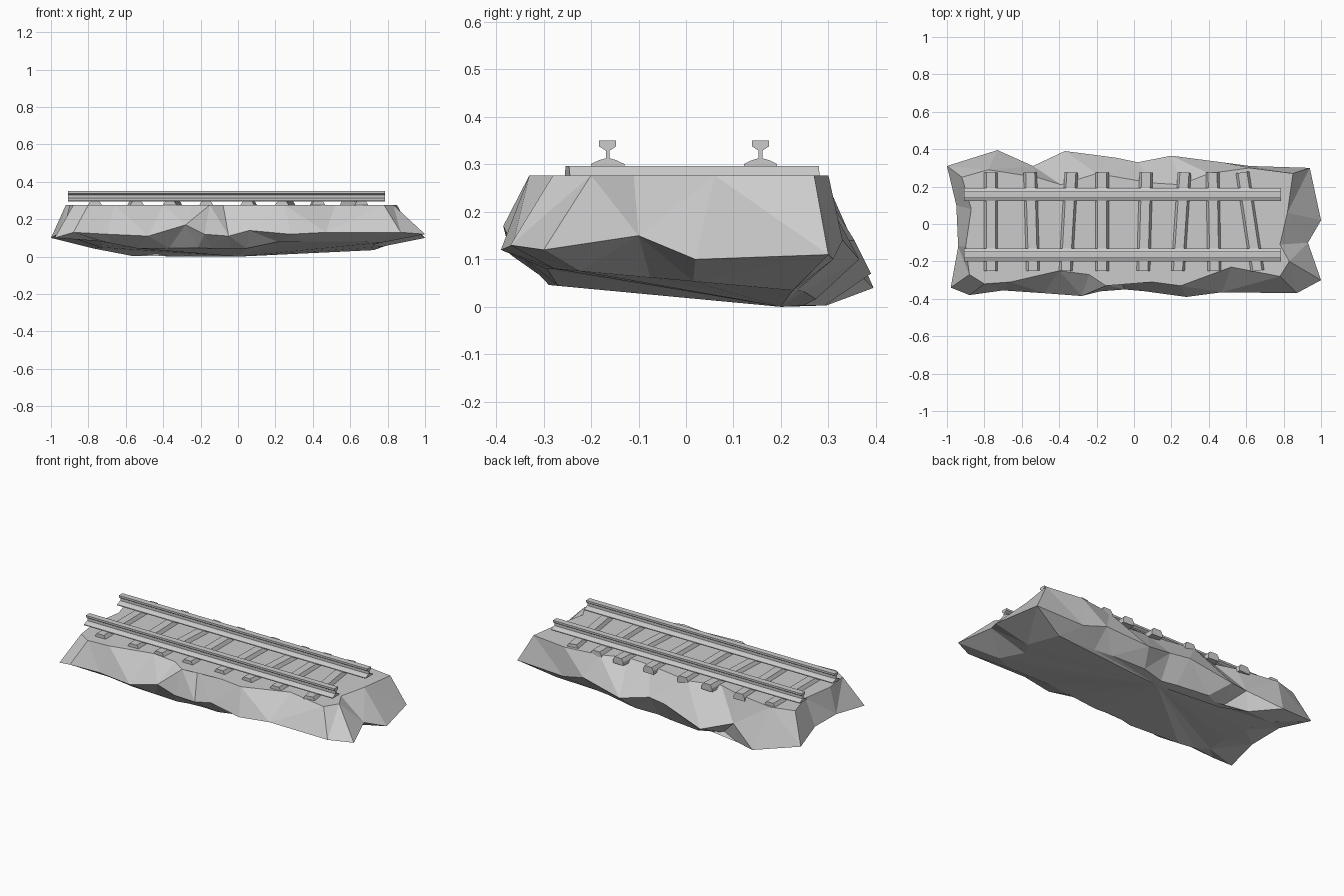
import bpy, bmesh
from mathutils import Vector

default_cube = bpy.data.objects.get("Cube")
if default_cube:
    bpy.data.objects.remove(default_cube, do_unlink=True)

# One plain grey for every part
grey = bpy.data.materials.new("plain_grey")
grey.use_nodes = True
colour = (0.6, 0.6, 0.6, 1.0)
grey.diffuse_color = colour
grey.node_tree.nodes["Principled BSDF"].inputs["Base Color"].default_value = colour


def finish(name, bm):
    """Turn a bmesh into a flat shaded grey object."""
    bmesh.ops.recalc_face_normals(bm, faces=bm.faces)
    mesh = bpy.data.meshes.new(name)
    bm.to_mesh(mesh)
    bm.free()
    mesh.materials.append(grey)
    part = bpy.data.objects.new(name, mesh)
    bpy.context.collection.objects.link(part)
    return part


def bridge(bm, ring_a, ring_b):
    """Join two closed rings of equal length with faces."""
    count = len(ring_a)
    for i in range(count):
        j = (i + 1) % count
        bm.faces.new((ring_a[i], ring_a[j], ring_b[j], ring_b[i]))


def extrude_profile(name, profile, start, end):
    """Sweep a (sideways, height) profile between two ground points."""
    bm = bmesh.new()
    a, b = Vector((*start, 0)), Vector((*end, 0))
    side = (b - a).normalized().cross(Vector((0, 0, 1)))
    rings = []
    for point in (a, b):
        ring = [bm.verts.new(point + side * s + Vector((0, 0, h))) for s, h in profile]
        bm.faces.new(ring)
        rings.append(ring)
    bridge(bm, *rings)
    return finish(name, bm)


def mirrored(half_profile):
    """Complete a symmetrical profile from its right half."""
    return half_profile + [(-s, h) for s, h in reversed(half_profile)]


# Rock bed: each column is its top rim x, y and its widest point x, y, z
TOP = 0.277
columns = [
    (-.88, -.27, -.98, -.34, .10),
    (-.80, -.32, -.88, -.38, .13),
    (-.66, -.31, -.70, -.355, .12),
    (-.40, -.25, -.48, -.37, .11),
    (-.24, -.27, -.28, -.385, .17),
    (-.15, -.33, -.18, -.36, .12),
    (-.08, -.28, -.05, -.35, .11),
    (.10, -.31, .06, -.36, .14),
    (.25, -.33, .28, -.39, .12),
    (.52, -.23, .47, -.365, .13),
    (.78, -.28, .87, -.37, .13),
    (.83, -.20, 1, -.30, .12),
    (.78, -.11, .93, -.10, .15),
    (.82, .06, 1, .02, .10),
    (.85, .27, .94, .30, .11),
    (.62, .30, .62, .31, .10),
    (.40, .27, .47, .33, .14),
    (.25, .21, .20, .365, .10),
    (.09, .22, .02, .33, .14),
    (-.20, .27, -.10, .355, .14),
    (-.39, .21, -.37, .39, .07),
    (-.52, .25, -.54, .31, .12),
    (-.78, .29, -.73, .395, .04),
    (-.92, .25, -1, .31, .10),
    (-.87, .08, -.95, .10, .13),
    (-.90, -.12, -.94, -.12, .12),
]


def underside(x, y):
    """Height of the sloping bottom, lifted towards both ends."""
    right_lift = min(0.035, 0.2 * max(0, x - 0.05))
    left_lift = 0.2 * max(0, -x - 0.55)
    return max(0.003, 0.02 - 0.09 * y + right_lift + left_lift)


bm = bmesh.new()
rim, waist, base = [], [], []
for tx, ty, x, y, z in columns:
    rim.append(bm.verts.new((tx, ty, TOP)))
    waist.append(bm.verts.new((x, y, z)))
    lx, ly = x * 0.77, y * 0.75
    base.append(bm.verts.new((lx, ly, underside(lx, ly))))
bm.faces.new(rim)
bridge(bm, rim, waist)
bridge(bm, waist, base)
keel = bm.verts.new((0, 0.2, 0))
for i, vert in enumerate(base):
    bm.faces.new((vert, base[(i + 1) % len(base)], keel))
bmesh.ops.triangulate(bm, faces=bm.faces)
finish("rock_bed", bm)

# Wooden sleepers, chamfered on top and laid slightly askew (front x, back x)
sleeper_profile = mirrored([(.036, .255), (.036, .277), (.024, .297)])
sleepers = [
    (-.765, -.765), (-.54, -.555), (-.365, -.335), (-.17, -.17),
    (.05, .065), (.235, .27), (.43, .42), (.66, .58),
]
for number, (front, back) in enumerate(sleepers, 1):
    extrude_profile(f"sleeper_{number}", sleeper_profile, (front, -.25), (back, .276))

# Steel rails with a wide foot, thin web and flat head
rail_profile = mirrored([
    (.035, .296), (.035, .301), (.018, .309), (.004, .313),
    (.004, .329), (.018, .338), (.018, .35),
])
for name, y in (("front_rail", -.165), ("back_rail", .157)):
    extrude_profile(name, rail_profile, (-.91, y), (.785, y))
